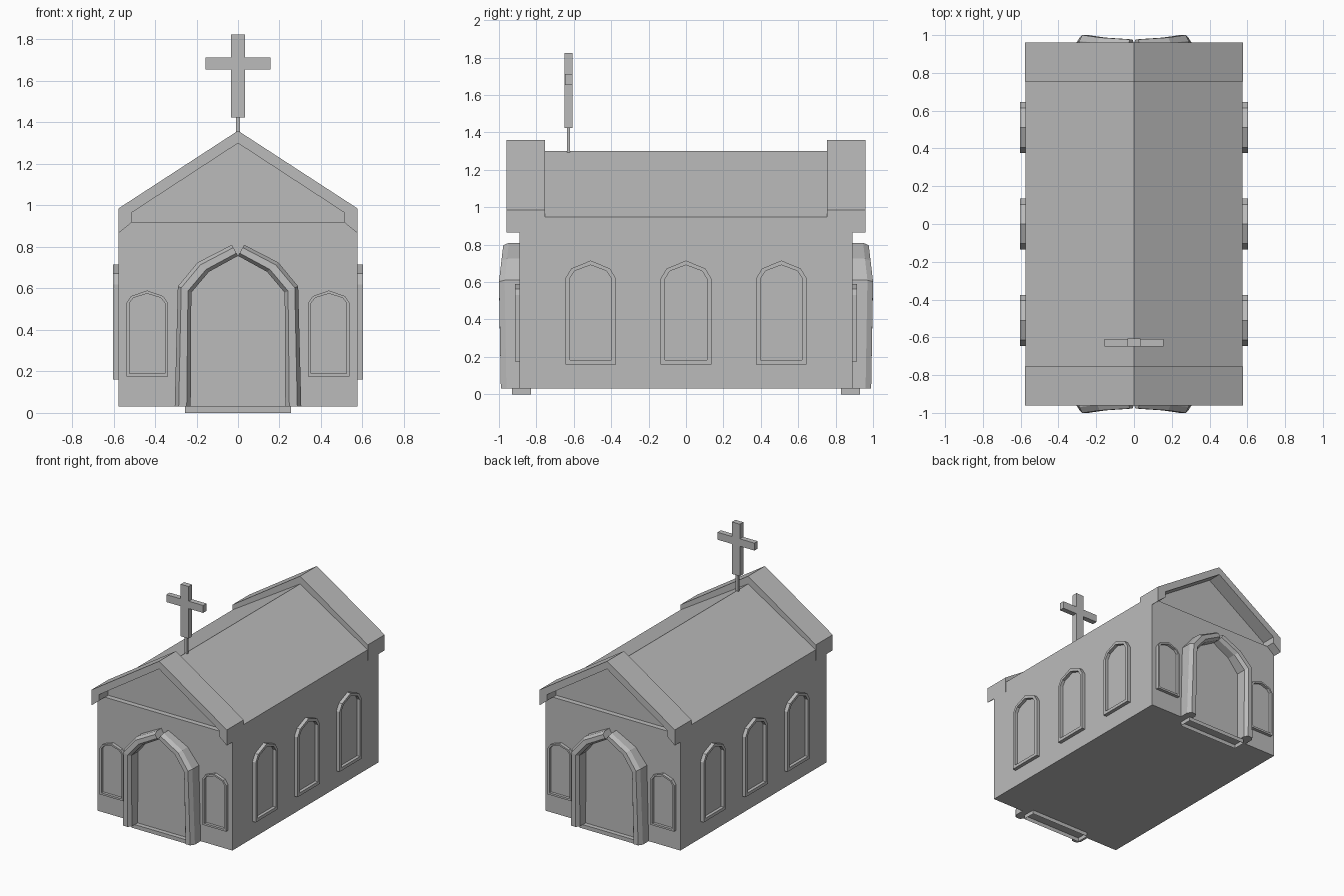
import bpy, bmesh
from math import radians
from mathutils import Matrix, Vector

cube = bpy.data.objects.get("Cube")
if cube:
    bpy.data.objects.remove(cube, do_unlink=True)

stone = bpy.data.materials.new("grey stone")
stone.use_nodes = True
stone.diffuse_color = (0.5, 0.5, 0.5, 1)
bsdf = next(n for n in stone.node_tree.nodes if n.type == 'BSDF_PRINCIPLED')
bsdf.inputs["Base Color"].default_value = (0.5, 0.5, 0.5, 1)


def finish(name, bm, matrix=Matrix()):
    bmesh.ops.recalc_face_normals(bm, faces=bm.faces)
    bm.transform(matrix)
    mesh = bpy.data.meshes.new(name)
    bm.to_mesh(mesh)
    bm.free()
    mesh.materials.append(stone)
    obj = bpy.data.objects.new(name, mesh)
    bpy.context.collection.objects.link(obj)
    return obj


def loft(name, loops, closed=False, caps=True, matrix=Matrix()):
    """Bridge point loops of equal length; optionally cap or close the chain."""
    bm = bmesh.new()
    rings = [[bm.verts.new(p) for p in loop] for loop in loops]
    pairs = list(zip(rings, rings[1:]))
    if closed:
        pairs.append((rings[-1], rings[0]))
    for a, b in pairs:
        for i in range(len(a)):
            j = (i + 1) % len(a)
            bm.faces.new((a[i], a[j], b[j], b[i]))
    if caps and not closed:
        bm.faces.new(rings[0])
        bm.faces.new(rings[-1])
    return finish(name, bm, matrix)


def prism(name, profile, y0, y1, matrix=Matrix()):
    return loft(name, [[(x, y, z) for x, z in profile] for y in (y0, y1)], matrix=matrix)


def box(name, x, y, z):
    return prism(name, [(x[0], z[0]), (x[1], z[0]), (x[1], z[1]), (x[0], z[1])], *y)


def mirrored(half):
    """Complete a profile whose last point lies on the centre line."""
    return half + [(-x, z) for x, z in reversed(half) if x > 0]


# Walls and roof with recessed gables
box("walls", (-0.575, 0.575), (-0.89, 0.89), (0.03, 0.92))
prism("roof", mirrored([(0.575, 0.9), (0.575, 0.947), (0, 1.3)]), -0.85, 0.85)

# Raised gable trim, open underneath
outer = [(0.577, 0.865), (0.577, 0.985), (0, 1.36)]
inner = [(0.51, 0.92), (0.51, 0.967), (0, 1.3)]
trim = mirrored(outer) + mirrored(inner)[::-1]

# Pointed door arch: outer x, outer z, inner x, inner z, depth
arch = [(0.305, 0.03, 0.228, 0.03, 0.99), (0.29, 0.61, 0.225, 0.58, 1.0),
        (0.195, 0.725, 0.14, 0.68, 0.987), (0.03, 0.81, 0.0, 0.757, 0.977)]


def arch_loop(ox, oz, ix, iz, depth, side):
    section = [(0, 0.88), (0, depth - 0.025), (0.25, depth),
               (0.75, depth), (1, depth - 0.03), (1, 0.88)]
    return [(side * (ix + t * (ox - ix)), -y, iz + t * (oz - iz)) for t, y in section]


def window_outline(w, low, spring, top):
    shoulder = spring + (top - spring) * 0.55
    return mirrored([(w, low), (w, spring), (w * 0.77, shoulder), (0, top)])


def window(name, w, low, spring, top, rim, depth, matrix):
    out = window_outline(w, low, spring, top)
    mid = window_outline(w - rim, low + rim, spring, top - rim)
    loops = [[(x, -d, z) for x, z in pts]
             for pts, d in ((out, -0.01), (out, depth), (mid, depth), (mid, -0.01))]
    loft(name + "_frame", loops, closed=True, matrix=matrix)
    prism(name + "_pane", mid, -0.004, 0.01, matrix)


door = mirrored([(ix, iz) for _, _, ix, iz, _ in arch])

# Matching front and back ends
for end, turn in (("front", 0), ("back", 180)):
    spin = Matrix.Rotation(radians(turn), 4, 'Z')
    prism(end + "_gable_trim", trim, -0.96, -0.755, spin)
    prism(end + "_door", door, -0.895, -0.88, spin)
    for side, label in ((1, "left"), (-1, "right")):
        loft(f"{end}_door_arch_{label}", [arch_loop(*p, side) for p in arch], matrix=spin)
        window(f"{end}_window_{label}", 0.1, 0.175, 0.53, 0.59, 0.015, 0.025,
               spin @ Matrix.Translation(Vector((side * 0.438, -0.89, 0))))
    # Door step, hollow underneath
    step = prism(end + "_door_step", [(-0.255, 0), (0.255, 0), (0.255, 0.03), (-0.255, 0.03)],
                 -0.93, -0.83, spin)
    bm = bmesh.new()
    bm.from_mesh(step.data)
    bmesh.ops.delete(bm, geom=[f for f in bm.faces if f.normal.z < -0.9], context='FACES')
    bm.to_mesh(step.data)
    bm.free()

# Three windows on each long wall
for label, turn in (("left", 90), ("right", -90)):
    spin = Matrix.Rotation(radians(turn), 4, 'Z')
    for i in (-1, 0, 1):
        window(f"{label}_wall_window_{i + 2}", 0.135, 0.16, 0.62, 0.715, 0.024, 0.028,
               spin @ Matrix.Translation(Vector((i * 0.51, -0.575, 0))))

# Rooftop cross on its pole
box("cross_pole", (-0.01, 0.01), (-0.637, -0.619), (1.27, 1.43))
box("cross_upright", (-0.034, 0.034), (-0.649, -0.607), (1.425, 1.825))
box("cross_arm", (-0.157, 0.157), (-0.648, -0.608), (1.655, 1.712))
